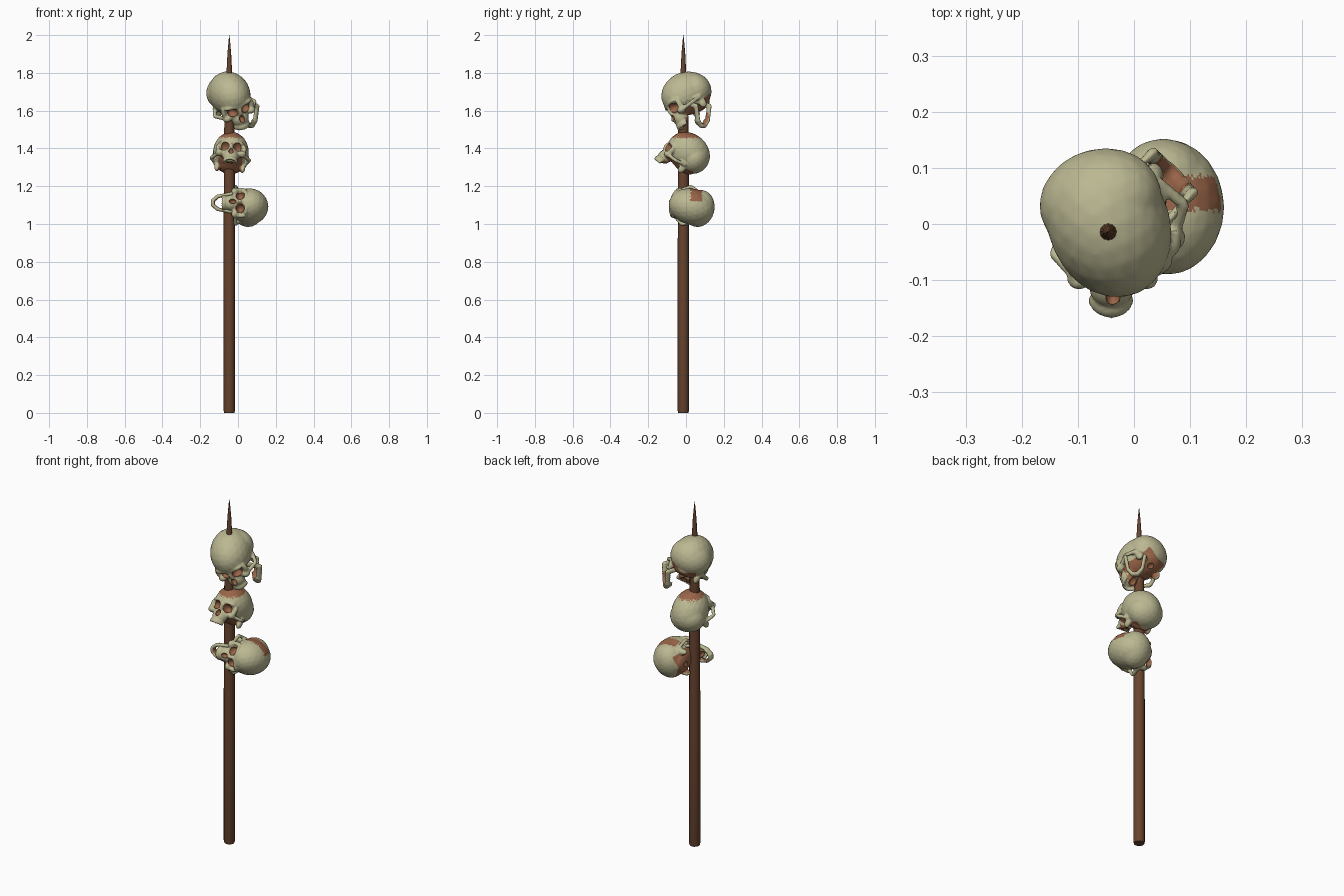
import bpy, bmesh, math, random
from mathutils import Matrix, Vector

random.seed(4)
if "Cube" in bpy.data.objects:
    bpy.data.objects.remove(bpy.data.objects["Cube"])


def material(name, rgb):
    m = bpy.data.materials.new(name)
    m.use_nodes = True
    m.diffuse_color = (*rgb, 1)
    m.node_tree.nodes["Principled BSDF"].inputs["Base Color"].default_value = (*rgb, 1)
    return m


BONE = material("aged bone", (0.50, 0.48, 0.29))
BLOOD = material("dried red brown", (0.32, 0.13, 0.065))
WOOD = material("dark wood", (0.14, 0.058, 0.028))


def add_object(name, bm):
    mesh = bpy.data.meshes.new(name)
    bm.to_mesh(mesh)
    bm.free()
    ob = bpy.data.objects.new(name, mesh)
    bpy.context.collection.objects.link(ob)
    return ob


def blobs(name, parts, detail=3):
    """One object made of ellipsoids given as (centre, radii)."""
    bm = bmesh.new()
    for centre, radii in parts:
        m = Matrix.Translation(centre) @ Matrix.Diagonal((*radii, 1))
        bmesh.ops.create_icosphere(bm, subdivisions=detail, radius=1, matrix=m)
    return add_object(name, bm)


def chain(points, radii, steps=6):
    """Overlapping ellipsoids strung along a path."""
    out = []
    for a, b in zip(points, points[1:]):
        for i in range(steps + 1):
            out.append((Vector(a).lerp(Vector(b), i / steps), radii))
    return out


def both(parts):
    """Parts plus their mirror copies across x."""
    return parts + [((-c[0], c[1], c[2]), r) for c, r in parts]


def sculpt(ob, voxel, cutter=None):
    """Fuse the ellipsoids, soften them and carve the hollows."""
    fuse = ob.modifiers.new("fuse", "REMESH")
    fuse.mode = "VOXEL"
    fuse.voxel_size = voxel
    soft = ob.modifiers.new("soften", "SMOOTH")
    soft.factor = 0.5
    soft.iterations = 3
    if cutter:
        cutter.hide_render = True
        cut = ob.modifiers.new("hollows", "BOOLEAN")
        cut.operation = "DIFFERENCE"
        cut.solver = "EXACT"
        cut.object = cutter
    bpy.context.view_layer.update()
    graph = bpy.context.evaluated_depsgraph_get()
    mesh = bpy.data.meshes.new_from_object(ob.evaluated_get(graph))
    ob.modifiers.clear()
    ob.data = mesh
    if cutter:
        bpy.data.objects.remove(cutter)


def finish(ob, matrix, is_blood):
    """Place the part and colour its faces by the rule."""
    mesh = ob.data
    mesh.materials.clear()
    mesh.materials.append(BONE)
    mesh.materials.append(BLOOD)
    for p in mesh.polygons:
        p.material_index = int(is_blood(p.center, p.normal, matrix @ p.center))
    mesh.shade_smooth()
    mesh.set_sharp_from_angle(angle=math.radians(40))
    ob.matrix_world = matrix


# Hollows shared by every skull: eye sockets, nose, palate, spine opening
HOLLOWS = both([((0.037, -0.118, -0.048), (0.026, 0.042, 0.024))]) + [
    ((0, -0.13, -0.088), (0.014, 0.03, 0.02)),
    ((0, -0.05, -0.15), (0.025, 0.042, 0.03)),
    ((0, 0.04, -0.12), (0.022, 0.022, 0.022)),
]


def inside_hollow(c):
    return any(sum(((c[i] - o[i]) / r[i]) ** 2 for i in range(3)) < 1.12
               for o, r in HOLLOWS)


def skull(name, matrix, stain):
    parts = [
        ((0, 0, 0), (0.098, 0.125, 0.105)),             # braincase
        ((0, 0.04, -0.005), (0.102, 0.085, 0.088)),     # back of head
        ((0, -0.098, -0.018), (0.072, 0.025, 0.016)),   # brow
        ((0, -0.07, -0.06), (0.058, 0.042, 0.05)),      # mid face
        ((0, -0.085, -0.1), (0.042, 0.038, 0.042)),     # upper jaw
        ((0, -0.108, -0.05), (0.011, 0.02, 0.035)),     # nose bridge
        ((0, 0.02, -0.075), (0.06, 0.07, 0.032)),       # base
    ]
    parts += both([
        ((0.062, -0.085, -0.077), (0.022, 0.022, 0.018)),   # cheekbone
        ((0.073, -0.082, -0.045), (0.011, 0.015, 0.032)),   # outer orbit
        ((0.07, 0.025, -0.085), (0.015, 0.02, 0.03)),       # mastoid
    ])
    parts += both(chain([(0.072, -0.075, -0.077), (0.105, -0.03, -0.072),
                         (0.085, 0.02, -0.06)], (0.009, 0.012, 0.011)))
    # Upper teeth
    for i in range(-4, 5):
        a = i * 0.33
        parts.append(((math.sin(a) * 0.036, -0.078 - math.cos(a) * 0.04, -0.136),
                      (0.0075, 0.0075, 0.014)))
    ob = blobs(name, parts)
    sculpt(ob, 0.0055, blobs(name + "_hollows", HOLLOWS))

    def rule(c, n, w):
        under = c.z < -0.06 and n.z < -0.35 and -0.08 < c.y < 0.085 and abs(c.x) < 0.065
        return inside_hollow(c) or under or stain(w)

    finish(ob, matrix, rule)


def jaw(name, matrix):
    half = [(0.054, 0.062, 0.06), (0.05, 0.045, 0.0), (0.036, -0.03, 0.0), (0.012, -0.058, 0.0)]
    parts = both(chain(half[:2], (0.008, 0.016, 0.012)))
    parts += both(chain(half[1:], (0.011, 0.012, 0.016)))
    parts += chain([half[3], (-half[3][0], *half[3][1:])], (0.012, 0.012, 0.018))
    # Lower teeth
    for i in range(-4, 5):
        a = i * 0.3
        parts.append(((math.sin(a) * 0.038, -0.012 - math.cos(a) * 0.044, 0.018),
                      (0.006, 0.006, 0.011)))
    ob = blobs(name, parts, 2)
    sculpt(ob, 0.0045)

    def rule(c, n, w):
        inward = Vector((-c.x, -0.02 - c.y, 0)).normalized()
        return n.dot(inward) > 0.6 and c.y < 0.03

    finish(ob, matrix, rule)


def pose(place, yaw=0, lean=0, pitch=0, size=1):
    m = Matrix.Translation(place)
    for angle, axis in ((yaw, "Z"), (lean, "Y"), (pitch, "X")):
        m = m @ Matrix.Rotation(math.radians(angle), 4, axis)
    return m @ Matrix.Scale(size, 4)


def axes(place, x, y, z, size=1):
    m = Matrix((x, y, z)).transposed().to_4x4()
    return Matrix.Translation(place) @ m @ Matrix.Scale(size, 4)


def jag():
    return random.uniform(-0.006, 0.006)


# Skulls, from top to bottom
skull("top_skull", pose((-0.045, 0, 1.69), 14, -20, 24, 1.1),
      lambda w: False)
skull("middle_skull", pose((-0.038, 0.014, 1.378), 0, 4, -40, 0.97),
      lambda w: w.z > 1.457 + jag())
tilt = Matrix.Rotation(math.radians(-14), 4, "X")
skull("bottom_skull",
      Matrix.Translation((0.058, 0.03, 1.092)) @ tilt @ pose((0, 0, 0), 0, 90, 0, 0.98),
      lambda w: w.z > 1.12 and w.x > 0.02 and abs(w.y - 0.055) < 0.03 + jag())

# Loose lower jaws
s = math.sqrt(0.5)
jaw("top_jaw", axes((0.066, 0.088, 1.578), (s, -s, 0), (0, 0, 1), (-s, -s, 0)))
jaw("bottom_jaw", axes((-0.078, -0.04, 1.112), (0, 0, 1), (1, 0, 0), (0, 1, 0), 0.95))

# Sharpened stake
bm = bmesh.new()
profile = [(0, 0.027), (0.012, 0.03), (0.7, 0.03), (1.4, 0.029), (1.6, 0.025),
           (1.8, 0.015), (1.9, 0.010), (1.97, 0.004), (2.0, 0.0008)]
sides = 12
rings = []
for z, r in profile:
    rings.append([bm.verts.new((r * math.cos(math.tau * i / sides),
                                r * math.sin(math.tau * i / sides), z))
                  for i in range(sides)])
for a, b in zip(rings, rings[1:]):
    for i in range(sides):
        j = (i + 1) % sides
        bm.faces.new((a[i], a[j], b[j], b[i]))
bm.faces.new(rings[0][::-1])
bm.faces.new(rings[-1])
stake = add_object("stake", bm)
stake.location = (-0.046, -0.014, 0)
stake.data.materials.append(WOOD)
stake.data.shade_smooth()
stake.data.set_sharp_from_angle(angle=math.radians(40))
